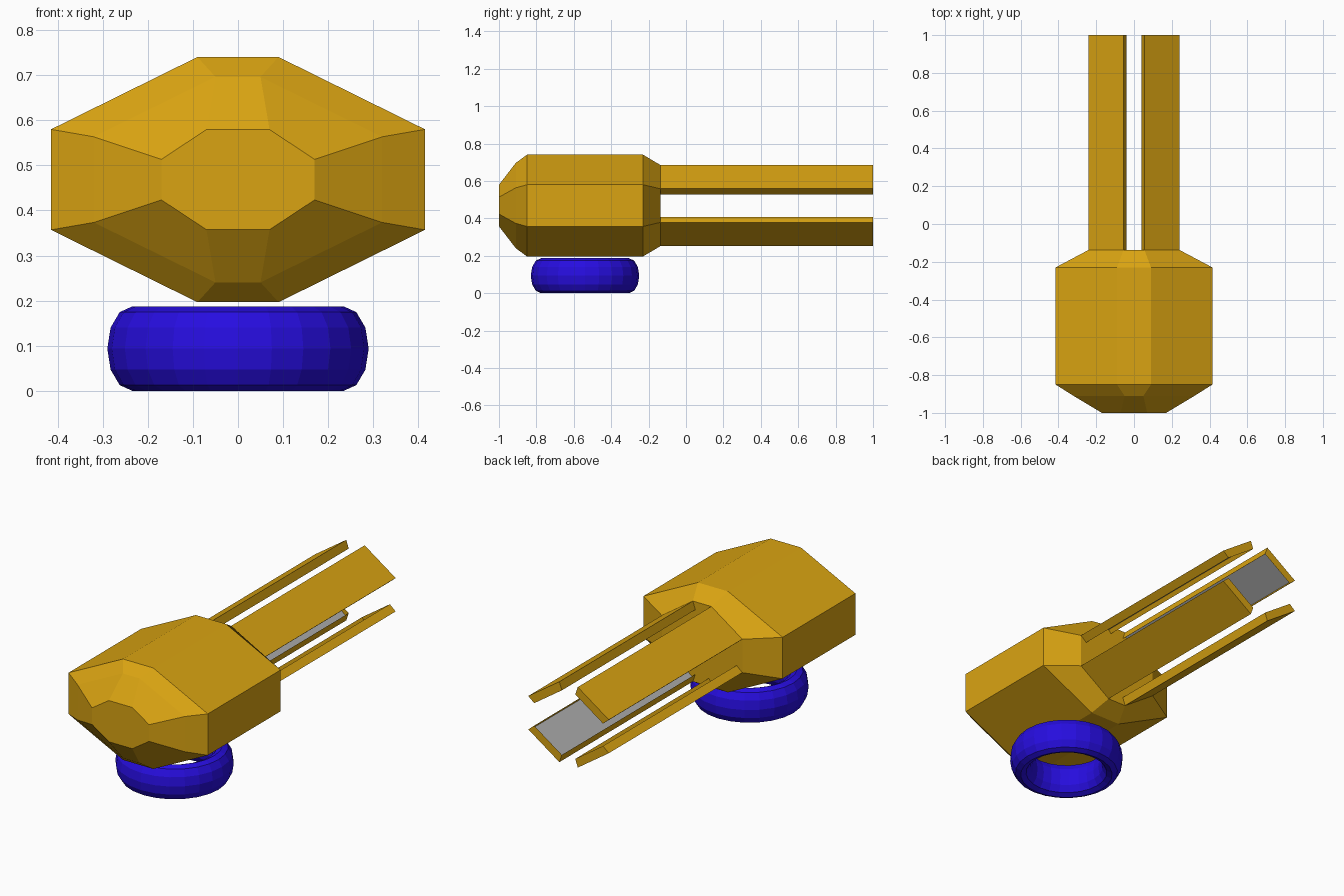
import bpy, bmesh
from mathutils import Vector

if "Cube" in bpy.data.objects:
    bpy.data.objects.remove(bpy.data.objects["Cube"])


def material(name, rgb):
    m = bpy.data.materials.new(name)
    m.diffuse_color = (*rgb, 1)
    m.use_nodes = True
    m.node_tree.nodes["Principled BSDF"].inputs["Base Color"].default_value = m.diffuse_color
    return m


GOLD = material("gold", (0.70, 0.37, 0.006))
BLUE = material("blue", (0.020, 0.004, 0.74))
GREY = material("grey", (0.42, 0.42, 0.42))
ZC = 0.4685  # height of the gun axis


def finish(bm, name, mats):
    bmesh.ops.recalc_face_normals(bm, faces=bm.faces[:])
    me = bpy.data.meshes.new(name)
    bm.to_mesh(me)
    bm.free()
    for m in mats:
        me.materials.append(m)
    ob = bpy.data.objects.new(name, me)
    bpy.context.collection.objects.link(ob)
    return ob


def loft(bm, rings):
    """Bridge rings of equal size and cap both ends; returns the bmesh rings."""
    rows = [[bm.verts.new(p) for p in r] for r in rings]
    n = len(rows[0])
    for a, b in zip(rows, rows[1:]):
        for i in range(n):
            j = (i + 1) % n
            bm.faces.new((a[i], a[j], b[j], b[i]))
    bm.faces.new(rows[0])
    bm.faces.new(rows[-1])
    return rows


def octagon(y, x_top, x_side, z_top, z_side):
    quarter = [(x_side, z_side), (x_top, z_top)]
    half = quarter + [(-x, z) for x, z in reversed(quarter)]
    full = half + [(-x, -z) for x, z in half]
    return [(x, y, ZC + z) for x, z in full]


# turret body: octagonal sections along y
bm = bmesh.new()
loft(bm, [
    octagon(-1.0, 0.07, 0.17, 0.111, 0.045),
    octagon(-0.91, 0.05, 0.32, 0.228, 0.095),
    octagon(-0.85, 0.09, 0.415, 0.272, 0.1115),
    octagon(-0.23, 0.09, 0.415, 0.272, 0.1115),
    octagon(-0.137, 0.055, 0.24, 0.217, 0.09),
])
finish(bm, "turret_body", [GOLD])


# four slanted barrel plates with a recessed grey strip on the inner face
def barrel_plate(name, sx, sz):
    a, b = Vector((0.055, 0.217)), Vector((0.24, 0.09))
    along = (b - a).normalized()
    inward = Vector((along.y, -along.x))
    if inward.y > 0:
        inward = -inward
    t, s = 0.044, 0.012

    def pt(p, y):
        return Vector((sx * p.x, y, ZC + sz * p.y))

    def corners(y):
        return [pt(p, y) for p in (a, b, b - along * s + inward * t,
                                   a + along * s + inward * t)]

    bm = bmesh.new()
    near, far = loft(bm, [corners(-0.14), corners(1.0)])
    inner = next(f for f in bm.faces
                 if set(f.verts) == {near[2], near[3], far[2], far[3]})
    bmesh.ops.inset_region(bm, faces=[inner], thickness=0.055,
                           use_even_offset=True)
    sink = Vector((-sx * inward.x, 0, -sz * inward.y)) * 0.024
    for v in inner.verts:
        v.co += sink
    inner.material_index = 1
    finish(bm, name, [GOLD, GREY])


for sx, side in ((1, "right"), (-1, "left")):
    for sz, level in ((1, "upper"), (-1, "lower")):
        barrel_plate(f"barrel_plate_{level}_{side}", sx, sz)

# ring base: a torus stretched in height
bpy.ops.mesh.primitive_torus_add(location=(0, -0.54, 0.0935), major_segments=24,
                                 minor_segments=12, major_radius=0.235,
                                 minor_radius=0.055)
base = bpy.context.object
base.name = "ring_base"
base.scale.z = 1.7
base.data.materials.append(BLUE)
